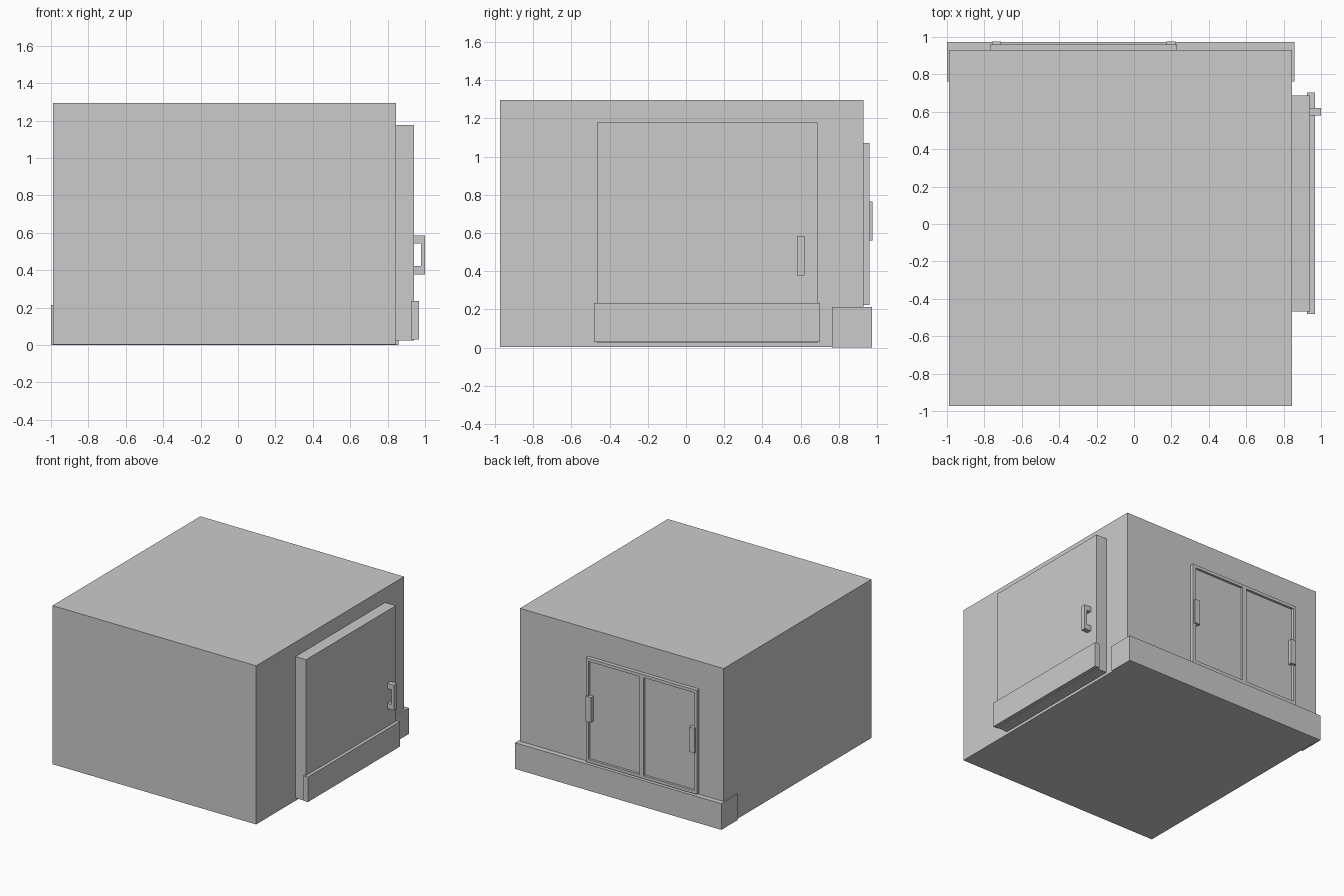
import bpy

if "Cube" in bpy.data.objects:
    bpy.data.objects.remove(bpy.data.objects["Cube"])


def boxes(name, *bounds):
    """One object made of boxes given as (x0, x1, y0, y1, z0, z1)."""
    verts, faces = [], []
    for x0, x1, y0, y1, z0, z1 in bounds:
        n = len(verts)
        verts += [(x, y, z) for z in (z0, z1)
                  for x, y in ((x0, y0), (x1, y0), (x1, y1), (x0, y1))]
        faces += [[n + 3, n + 2, n + 1, n], [n + 4, n + 5, n + 6, n + 7]]
        faces += [[n + i, n + (i + 1) % 4, n + (i + 1) % 4 + 4, n + i + 4] for i in range(4)]
    return add(name, verts, faces)


def add(name, verts, faces):
    mesh = bpy.data.meshes.new(name)
    mesh.from_pydata(verts, [], faces)
    ob = bpy.data.objects.new(name, mesh)
    bpy.context.collection.objects.link(ob)
    return ob


def prism(name, profile, axis, lo, hi):
    """Extrude a 2D outline along 'y' (outline in x,z) or 'z' (outline in x,y)."""
    n = len(profile)
    verts = [(a, d, b) if axis == 'y' else (a, b, d) for d in (lo, hi) for a, b in profile]
    faces = [list(range(n))[::-1], list(range(n, 2 * n))]
    faces += [[i, (i + 1) % n, (i + 1) % n + n, i + n] for i in range(n)]
    if axis == 'y':
        faces = [f[::-1] for f in faces]
    return add(name, verts, faces)


# Main room block
boxes("room_body", (-0.99, 0.845, -0.973, 0.93, 0.003, 1.295))

# Skirting wrapped around the back wall
prism("back_skirting",
      [(-1.0, 0.763), (-0.99, 0.763), (-0.99, 0.93), (0.845, 0.93),
       (0.845, 0.763), (0.858, 0.763), (0.858, 0.973), (-1.0, 0.973)],
      'z', 0, 0.213)

# Sliding door with kick plate and pull handle
boxes("sliding_door", (0.845, 0.941, -0.467, 0.688, 0.025, 1.177))
boxes("door_kick_plate", (0.925, 0.967, -0.482, 0.702, 0.03, 0.234))
prism("door_handle",
      [(0.941, 0.378), (1.0, 0.378), (1.0, 0.585), (0.941, 0.585),
       (0.941, 0.542), (0.978, 0.542), (0.978, 0.422), (0.941, 0.422)],
      'y', 0.58, 0.62)

# Back window: frame with centre post, two panes and two handles
x0, x1, z0, z1, t = -0.77, 0.23, 0.222, 1.07, 0.025
mid = (x0 + x1) / 2
boxes("window_frame",
      (x0, x0 + t, 0.93, 0.961, z0, z1), (x1 - t, x1, 0.93, 0.961, z0, z1),
      (x0 + t, x1 - t, 0.93, 0.961, z0, z0 + t), (x0 + t, x1 - t, 0.93, 0.961, z1 - t, z1),
      (mid - 0.018, mid + 0.018, 0.93, 0.961, z0 + t, z1 - t))
for side, a, b in (("left", mid, x1), ("right", x0, mid)):
    boxes("window_pane_" + side, (a + 0.015, b - 0.015, 0.925, 0.942, z0 + 0.015, z1 - 0.015))
for side, x in (("left", 0.198), ("right", -0.736)):
    boxes("window_handle_" + side, (x - 0.024, x + 0.024, 0.935, 0.975, 0.56, 0.764))
